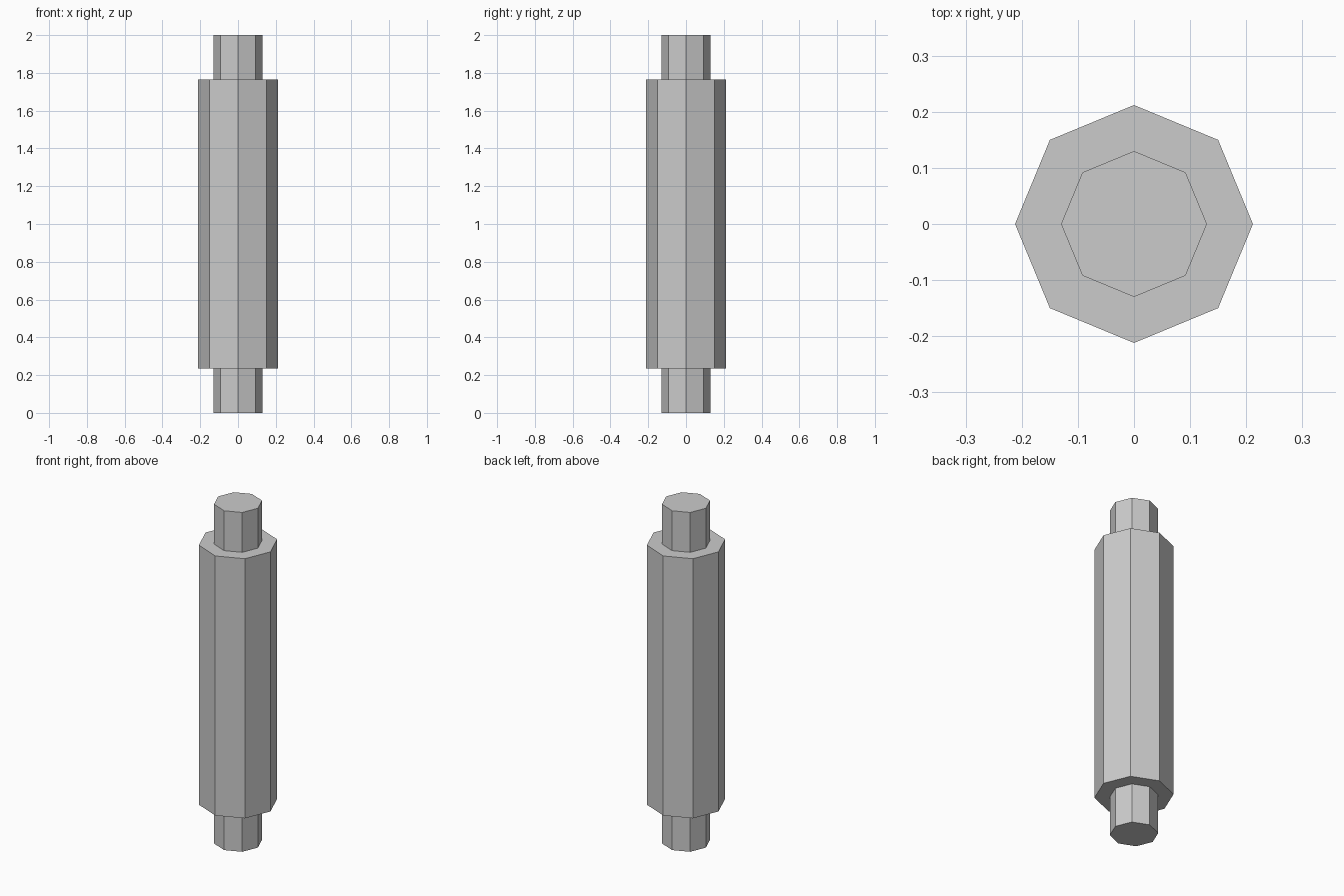
import bpy, bmesh
from math import cos, sin, tau

if "Cube" in bpy.data.objects:
    bpy.data.objects.remove(bpy.data.objects["Cube"])

SIDES = 8
BODY_R, PIN_R = 0.212, 0.13

# Half-profile of the stepped roller: lower pin, thick body, upper pin
profile = [(PIN_R, 0.0), (PIN_R, 0.235), (BODY_R, 0.235),
           (BODY_R, 1.765), (PIN_R, 1.765), (PIN_R, 2.0)]

# Lathe the profile into flat octagonal rings
bm = bmesh.new()
rings = [[bm.verts.new((r * cos(tau * i / SIDES), r * sin(tau * i / SIDES), z))
          for i in range(SIDES)] for r, z in profile]
for low, high in zip(rings, rings[1:]):
    for i in range(SIDES):
        j = (i + 1) % SIDES
        bm.faces.new((low[i], low[j], high[j], high[i]))

# End caps
bm.faces.new(rings[0][::-1])
bm.faces.new(rings[-1])
bmesh.ops.recalc_face_normals(bm, faces=bm.faces)

mesh = bpy.data.meshes.new("stepped_roller")
bm.to_mesh(mesh)
bm.free()
roller = bpy.data.objects.new("stepped_roller", mesh)
bpy.context.collection.objects.link(roller)
